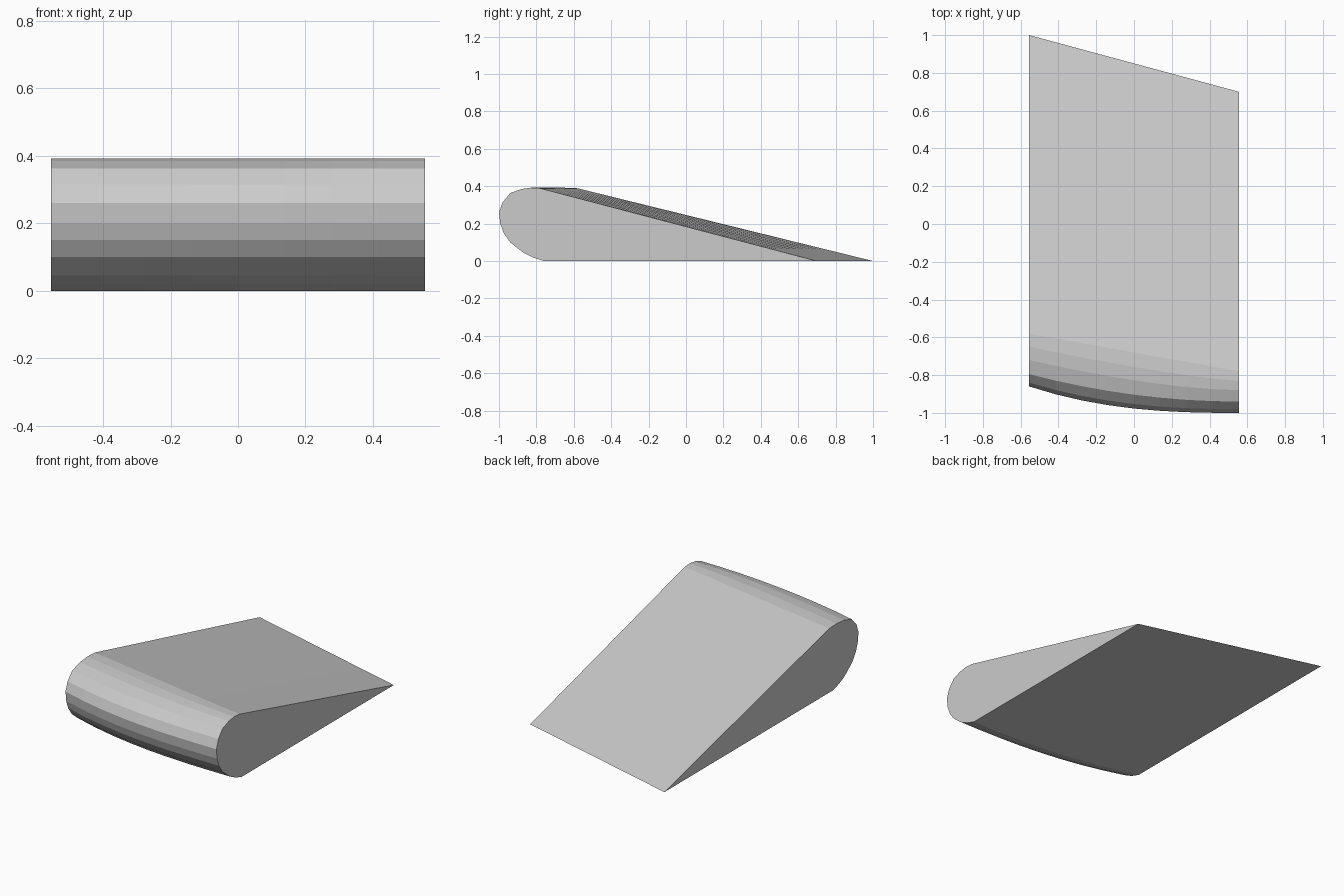
import bpy
import bmesh

default_cube = bpy.data.objects.get("Cube")
if default_cube:
    bpy.data.objects.remove(default_cube, do_unlink=True)

HALF_WIDTH = 0.555
STATIONS = 8

# Section at the left end: (y, z, backward sweep at the right end, sweep power)
PROFILE = [
    (0.7, 0.0, 0.3, 1),
    (-0.76, 0.0, 0.14, 2.4),
    (-0.82, 0.02, 0.14, 2.6),
    (-0.87, 0.045, 0.14, 2.6),
    (-0.94, 0.1, 0.14, 2.6),
    (-0.975, 0.15, 0.14, 2.6),
    (-0.993, 0.2, 0.14, 2.6),
    (-1.0, 0.26, 0.14, 2.6),
    (-0.98, 0.315, 0.14, 2.4),
    (-0.94, 0.363, 0.145, 2),
    (-0.88, 0.385, 0.16, 1.6),
    (-0.83, 0.392, 0.18, 1.3),
    (-0.78, 0.389, 0.2, 1),
]


def make_material(name, colour):
    """Plain matte material with one flat colour."""
    mat = bpy.data.materials.new(name)
    mat.use_nodes = True
    mat.diffuse_color = colour
    shader = mat.node_tree.nodes["Principled BSDF"]
    shader.inputs["Base Color"].default_value = colour
    shader.inputs["Roughness"].default_value = 0.8
    return mat


def section(bm, t):
    """One closed section ring, t running from the left end to the right end."""
    x = HALF_WIDTH * (1 - 2 * t)
    return [bm.verts.new((x, y + sweep * t ** power, z))
            for y, z, sweep, power in PROFILE]


# Wedge body: sections lofted across the width, with flat end caps
bm = bmesh.new()
rings = [section(bm, i / STATIONS) for i in range(STATIONS + 1)]
count = len(PROFILE)
for ring, following in zip(rings, rings[1:]):
    for i in range(count):
        j = (i + 1) % count
        bm.faces.new((ring[i], ring[j], following[j], following[i]))
bm.faces.new(rings[0])
bm.faces.new(rings[-1])
bmesh.ops.recalc_face_normals(bm, faces=bm.faces)

mesh = bpy.data.meshes.new("wedge_body")
bm.to_mesh(mesh)
bm.free()
mesh.materials.append(make_material("light grey", (0.6, 0.6, 0.6, 1)))
body = bpy.data.objects.new("wedge_body", mesh)
bpy.context.collection.objects.link(body)
